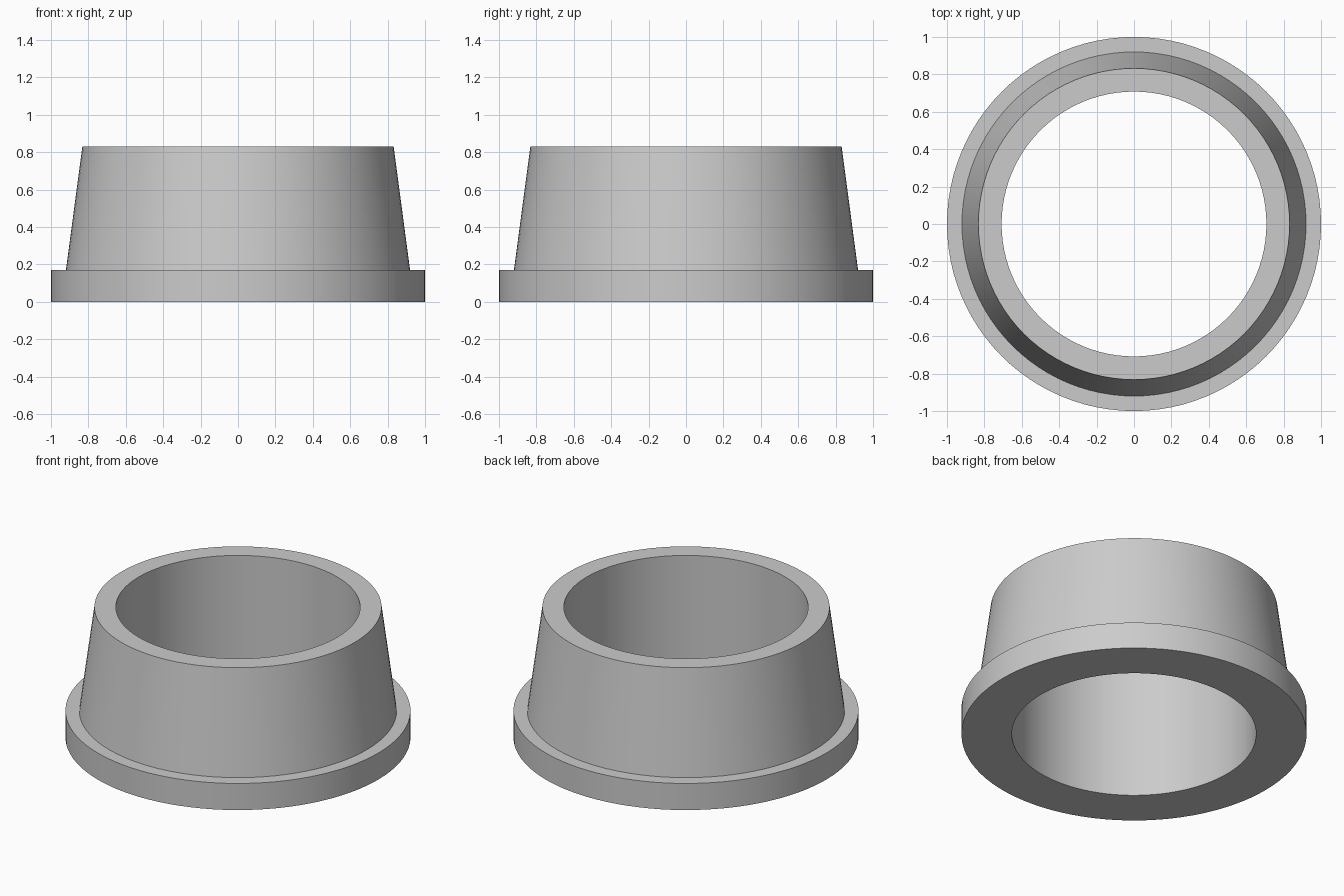
import bpy
import bmesh
import math

cube = bpy.data.objects.get("Cube")
if cube:
    bpy.data.objects.remove(cube, do_unlink=True)

SEGMENTS = 96


def make_material(name, colour):
    mat = bpy.data.materials.new(name)
    mat.use_nodes = True
    mat.diffuse_color = colour
    mat.node_tree.nodes["Principled BSDF"].inputs["Base Color"].default_value = colour
    return mat


def lathe(name, profile, mat):
    """Revolve a closed (radius, height) profile around z."""
    bm = bmesh.new()
    rings = []
    for i in range(SEGMENTS):
        a = math.tau * i / SEGMENTS
        rings.append([bm.verts.new((r * math.cos(a), r * math.sin(a), z))
                      for r, z in profile])
    count = len(profile)
    for i, ring in enumerate(rings):
        after = rings[(i + 1) % SEGMENTS]
        for j in range(count):
            k = (j + 1) % count
            bm.faces.new((ring[j], after[j], after[k], ring[k]))
    bmesh.ops.recalc_face_normals(bm, faces=bm.faces)
    mesh = bpy.data.meshes.new(name)
    bm.to_mesh(mesh)
    bm.free()
    mesh.materials.append(mat)
    obj = bpy.data.objects.new(name, mesh)
    bpy.context.collection.objects.link(obj)
    bpy.ops.object.select_all(action="DESELECT")
    obj.select_set(True)
    bpy.context.view_layer.objects.active = obj
    bpy.ops.object.shade_smooth_by_angle(angle=math.radians(30))
    return obj


grey = make_material("light grey", (0.6, 0.6, 0.6, 1))

# Flanged bushing: straight bore, flat base flange, tapered outer wall
BORE, FLANGE, WALL_BASE, WALL_TOP = 0.708, 1.0, 0.92, 0.832
FLANGE_HEIGHT, HEIGHT = 0.17, 0.832
lathe("flanged_bushing", [
    (BORE, 0),
    (FLANGE, 0),
    (FLANGE, FLANGE_HEIGHT),
    (WALL_BASE, FLANGE_HEIGHT),
    (WALL_TOP, HEIGHT),
    (BORE, HEIGHT),
], grey)
